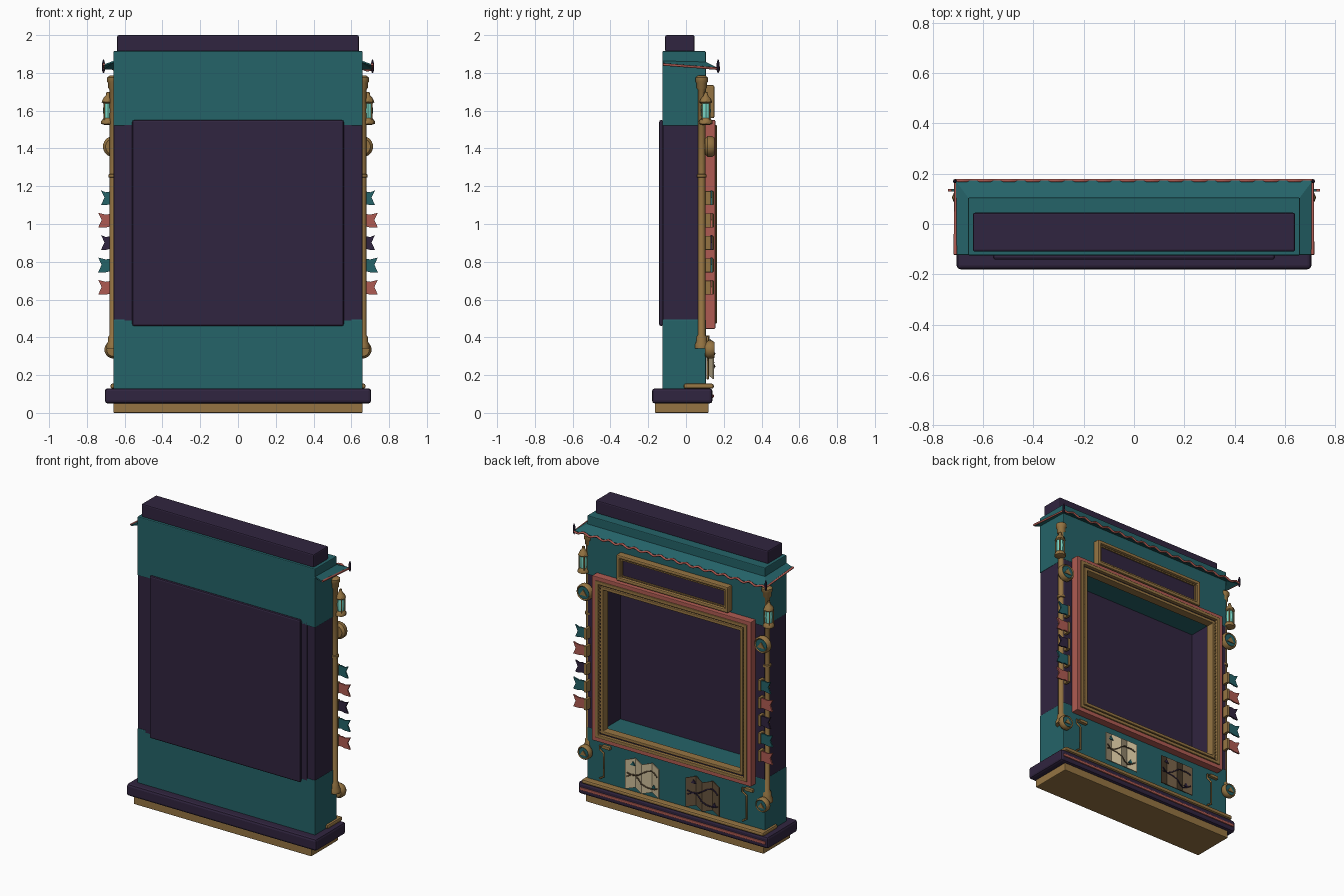
import bpy, bmesh, math
from mathutils import Vector

if "Cube" in bpy.data.objects:
    bpy.data.objects.remove(bpy.data.objects["Cube"])


def mat(name, c):
    m = bpy.data.materials.new(name)
    m.diffuse_color = (*c, 1)
    m.use_nodes = True
    m.node_tree.nodes["Principled BSDF"].inputs["Base Color"].default_value = m.diffuse_color
    return m


TEAL = mat("teal", (.018, .125, .14))
PURPLE = mat("dark purple", (.03, .018, .05))
GOLD = mat("old gold", (.30, .175, .055))
ROSE = mat("dusty rose", (.43, .105, .085))
GLASS = mat("lamp glass", (.2, .7, .58))
CREAM = mat("paper cream", (.58, .48, .30))
BROWN = mat("aged paper", (.13, .085, .045))


def add(name, bm, m, smooth=False, bevel=0):
    bmesh.ops.recalc_face_normals(bm, faces=bm.faces)
    me = bpy.data.meshes.new(name)
    bm.to_mesh(me)
    bm.free()
    me.materials.append(m)
    ob = bpy.data.objects.new(name, me)
    bpy.context.collection.objects.link(ob)
    if bevel:
        b = ob.modifiers.new("bevel", 'BEVEL')
        b.width, b.segments = bevel, 2
    if smooth:
        bpy.context.view_layer.objects.active = ob
        ob.select_set(True)
        bpy.ops.object.shade_smooth_by_angle(angle=math.radians(40))
        ob.select_set(False)
    return ob


def box(name, x, y, z, m, bevel=.005):
    """Box from (min, max) pairs."""
    bm = bmesh.new()
    bmesh.ops.create_cube(bm, size=1)
    for v in bm.verts:
        v.co = [r[0] if c < 0 else r[1] for r, c in zip((x, y, z), v.co)]
    return add(name, bm, m, False, bevel)


def lathe(name, prof, loc, m, axis='Z', n=16):
    """Revolve (radius, height) points about z, or about y when axis is 'Y'."""
    bm = bmesh.new()
    rings = []
    for r, h in prof:
        ring = []
        for i in range(n):
            a = 2 * math.pi * i / n
            p = (r * math.cos(a), r * math.sin(a), h)
            if axis == 'Y':
                p = (p[0], h, p[1])
            ring.append(bm.verts.new(Vector(p) + Vector(loc)))
        rings.append(ring)
    for a, b in zip(rings, rings[1:]):
        for i in range(n):
            j = (i + 1) % n
            bm.faces.new((a[i], a[j], b[j], b[i]))
    bm.faces.new(rings[0])
    bm.faces.new(rings[-1])
    return add(name, bm, m, True)


def plate(name, pts, y, depth, m):
    """Flat outline in x-z, extruded along +y."""
    bm = bmesh.new()
    f = bm.faces.new([bm.verts.new((px, y, pz)) for px, pz in pts])
    r = bmesh.ops.extrude_face_region(bm, geom=[f])
    for v in r['geom']:
        if isinstance(v, bmesh.types.BMVert):
            v.co.y += depth
    return add(name, bm, m)


def frame(name, hx, z, t, y, m, bevel=.004):
    """Mitred rectangular ring of width t facing +y."""
    bm = bmesh.new()
    loops = []
    for inset, yy in ((0, y[0]), (0, y[1]), (t, y[1]), (t, y[0])):
        a, lo, hi = hx - inset, z[0] + inset, z[1] - inset
        loops.append([bm.verts.new((px, yy, pz)) for px, pz in
                      ((-a, lo), (a, lo), (a, hi), (-a, hi))])
    for k in range(4):
        p, q = loops[k], loops[(k + 1) % 4]
        for i in range(4):
            j = (i + 1) % 4
            bm.faces.new((p[i], p[j], q[j], q[i]))
    return add(name, bm, m, False, bevel)


def tube(name, pts, r, m):
    cu = bpy.data.curves.new(name, 'CURVE')
    cu.dimensions, cu.bevel_depth, cu.bevel_resolution = '3D', r, 1
    cu.use_fill_caps = True
    s = cu.splines.new('POLY')
    s.points.add(len(pts) - 1)
    for p, c in zip(s.points, pts):
        p.co = (*c, 1)
    cu.materials.append(m)
    ob = bpy.data.objects.new(name, cu)
    bpy.context.collection.objects.link(ob)
    return ob


# Plinth
box("plinth_foot", (-.66, .66), (-.165, .12), (0, .055), GOLD)
box("plinth", (-.705, .705), (-.18, .14), (.05, .13), PURPLE, .015)
box("plinth_stripe", (-.69, .69), (.13, .147), (.08, .098), ROSE, .004)
box("plinth_ledge", (-.675, .675), (-.012, .147), (.128, .155), GOLD, .01)

# Cabinet: teal top and bottom, purple sides and back, open at +y
box("lower_body", (-.66, .66), (-.125, .105), (.12, .495), TEAL)
box("upper_body", (-.66, .66), (-.125, .105), (1.52, 1.915), TEAL)
box("inner_back", (-.6, .6), (-.125, -.105), (.48, 1.54), PURPLE, 0)
box("back_panel", (-.56, .56), (-.142, -.12), (.46, 1.55), PURPLE, .01)
box("top_cap", (-.64, .64), (-.11, .045), (1.91, 2), PURPLE, .008)

# Opening surround
frame("outer_frame", .59, (.445, 1.55), .03, (.10, .155), ROSE)
frame("gold_frame", .562, (.472, 1.525), .022, (.10, .163), GOLD)
frame("frame_groove", .545, (.49, 1.508), .02, (.10, .142), PURPLE, 0)
frame("inner_frame", .528, (.505, 1.492), .02, (.10, .156), GOLD)

# Beads along the inner frame
bm = bmesh.new()
n = 44
for i in range(n):
    t = i / (n - 1) * 2 - 1
    for p in ((t * .535, .482), (t * .535, 1.515), (-.535, 1 + t * .51), (.535, 1 + t * .51)):
        r = bmesh.ops.create_cube(bm, size=.011)
        bmesh.ops.translate(bm, verts=r['verts'], vec=(p[0], .145, p[1]))
add("frame_beads", bm, GOLD)

# Sign board
box("sign_board", (-.4, .4), (.10, .13), (1.575, 1.72), PURPLE)
frame("sign_frame", .415, (1.56, 1.735), .024, (.10, .15), GOLD, .008)
frame("sign_inner_trim", .386, (1.589, 1.706), .008, (.125, .138), GOLD, 0)

# Awning wrapped around three sides
inner = [(-.655, -.122, 1.865), (-.655, .10, 1.86), (.655, .10, 1.86), (.655, -.122, 1.865)]
outer = [(-.71, -.122, 1.845), (-.71, .172, 1.825), (.71, .172, 1.825), (.71, -.122, 1.845)]
bm = bmesh.new()
va, vb = ([bm.verts.new(p) for p in ps] for ps in (inner, outer))
for i in range(3):
    bm.faces.new((va[i], va[i + 1], vb[i + 1], vb[i]))
aw = add("awning", bm, TEAL)
aw.modifiers.new("thickness", 'SOLIDIFY').thickness = .008
edge = [outer[0]]
for i in range(121):
    edge.append((-.71 + 1.42 * i / 120, .173, 1.822 + .008 * math.sin(i * math.pi / 4)))
tube("awning_trim", edge + [outer[3]], .007, ROSE)

for s, side in ((-1, "left"), (1, "right")):
    box(side + "_wall", sorted((s * .56, s * .658)), (-.122, .104), (.49, 1.525), PURPLE)
    lathe(side + "_awning_tip", [(.003, 1.80), (.008, 1.815), (.008, 1.85), (.003, 1.87)],
          (s * .712, .17, 0), PURPLE, n=8)
    # Corner post with collars and flared ends
    lathe(side + "_post", [(.036, .34), (.036, .36), (.028, .38), (.028, .40), (.019, .415),
                           (.019, 1.245), (.026, 1.248), (.026, 1.262), (.019, 1.265),
                           (.019, 1.71), (.027, 1.72), (.027, 1.745), (.034, 1.755),
                           (.034, 1.775), (.02, 1.785)], (s * .66, .083, 0), GOLD)
    # Lantern
    lx, ly = s * .688, .105
    lathe(side + "_lantern_glass", [(.022, 1.55), (.027, 1.6), (.022, 1.65)],
          (lx, ly, 0), GLASS, n=8)
    lathe(side + "_lantern_base", [(.02, 1.525), (.036, 1.53), (.036, 1.545), (.024, 1.56)],
          (lx, ly, 0), GOLD, n=8)
    lathe(side + "_lantern_roof", [(.026, 1.638), (.034, 1.645), (.026, 1.665), (.012, 1.68),
                                   (.008, 1.70)], (lx, ly, 0), GOLD, n=8)
    for i in range(4):
        a = math.pi / 2 * (i + .5)
        px, py = lx + .028 * math.cos(a), ly + .028 * math.sin(a)
        tube(side + "_lantern_bar", [(px, py, 1.54), (px, py, 1.65)], .004, GOLD)
    # Round medallions above and below
    for z, r in ((1.41, .055), (.335, .047)):
        c = (s * .66, 0, z)
        lathe(side + "_medallion", [(r * .75, .10), (r, .115), (r, .138), (r * .85, .15),
                                    (r * .72, .142)], c, GOLD, 'Y', 24)
        lathe(side + "_medallion_face", [(r * .74, .14), (r * .74, .145)], c, TEAL, 'Y', 24)
        plate(side + "_medallion_peak", [(c[0] - r * .5, z - r * .3), (c[0] + r * .5, z - r * .3),
                                         (c[0], z + r * .4)], .144, .006, GOLD)
    # Swallow-tail pennants hung in a column
    for i, m in enumerate((TEAL, ROSE, PURPLE, TEAL, ROSE)):
        z, tip = 1.14 - .1185 * i, .725 if i in (0, 2) else .74
        pts = [(.64, z + .028), (.675, z + .032), (.70, z + .028), (tip, z + .038),
               (tip - .018, z), (tip, z - .04), (.70, z - .04), (.675, z - .034), (.64, z - .038)]
        plate(side + "_pennant", [(s * x, h) for x, h in pts], .13, .01, m)
        box(side + "_pennant_clip", sorted((s * .635, s * .655)), (.09, .147),
            (z - .04, z + .034), GOLD, .003)
    # Small pipe bracket on the lower panel
    bx = s * .53
    tube(side + "_pipe", [(bx - .04, .115, .40), (bx + .03, .115, .40), (bx + .03, .115, .375),
                          (bx, .115, .355), (bx, .115, .20), (bx + .03, .115, .18)], .006, GOLD)
    box(side + "_pipe_mount", (bx - .05, bx + .01), (.10, .125), (.39, .41), GOLD, .003)
    # Folded map with dark route marks
    paper, ink = (CREAM, BROWN) if s > 0 else (BROWN, PURPLE)
    mx = s * .225
    fold = lambda u: .127 + .022 * abs((u * 2) % 2 - 1)
    bm = bmesh.new()
    rows = [[bm.verts.new((mx + (u - 1) * .125, fold(u), z + (.012 if u in (.5, 1.5) else -.006)))
             for u in (0, .5, 1, 1.5, 2)] for z in (.185, .38)]
    for i in range(4):
        bm.faces.new((rows[0][i], rows[0][i + 1], rows[1][i + 1], rows[1][i]))
    ob = add(side + "_map", bm, paper)
    ob.modifiers.new("thickness", 'SOLIDIFY').thickness = .006
    for k, h in ((1, .31), (-1, .25)):
        route = [(mx + (u - 1) * .125, fold(u) + .003, h + k * .03 * math.sin(u * 3))
                 for u in (.1, .3, .5, .75, 1, 1.25, 1.5, 1.7, 1.9)]
        tube(side + "_map_route", route, .004, ink)
    for u, h in ((.35, .23), (1.6, .345)):
        x0 = mx + (u - 1) * .125
        plate(side + "_map_mark", [(x0 - .018, h), (x0 + .018, h), (x0, h + .025)],
              fold(u) - .001, .008, TEAL if s > 0 else PURPLE)
